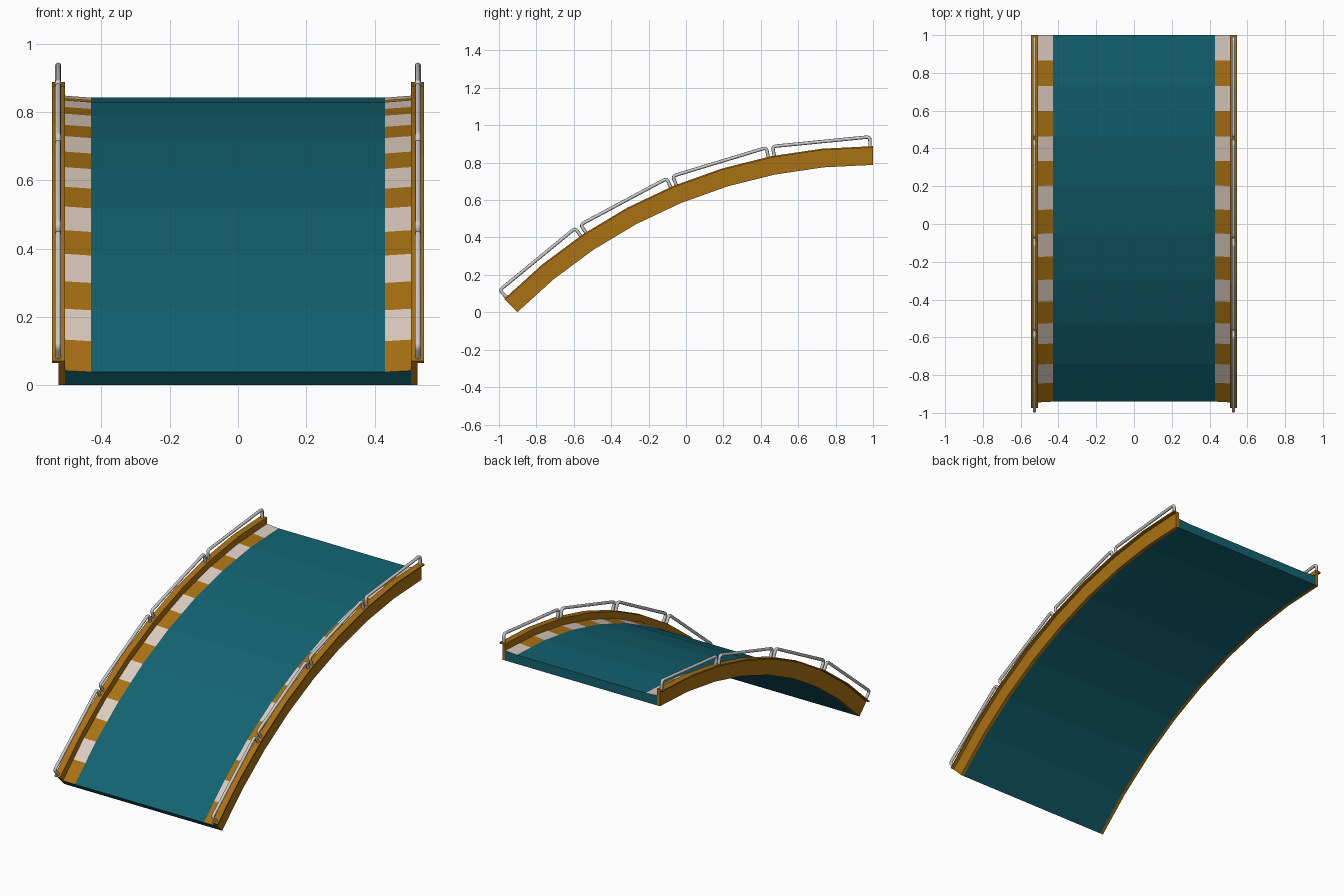
import bpy, bmesh, math
from mathutils import Vector

if "Cube" in bpy.data.objects:
    bpy.data.objects.remove(bpy.data.objects["Cube"])

# Arc: 45 degrees around an axis along x, 8 straight segments
CY, CZ, SEGS = 1.0, -1.902, 8
STEP = math.radians(45) / SEGS
R_TOP, R_BOTTOM = 2.79, 2.69


def material(name, rgb):
    m = bpy.data.materials.new(name)
    m.diffuse_color = (*rgb, 1)
    m.use_nodes = True
    m.node_tree.nodes["Principled BSDF"].inputs["Base Color"].default_value = m.diffuse_color
    return m


teal = material("teal", (0.006, 0.125, 0.165))
orange = material("orange", (0.40, 0.165, 0.006))
white = material("white", (0.72, 0.60, 0.52))


def on_arc(x, r, k):
    """Point at radius r, k segments from the crest (fractions lie on the chord)."""
    i = math.floor(k)
    ends = [Vector((x, CY - r * math.sin(j * STEP), CZ + r * math.cos(j * STEP)))
            for j in (i, i + 1)]
    return ends[0].lerp(ends[1], k - i)


def sweep(name, profile, mats, split=1, pick=None):
    """Sweep a closed (x, r) profile along the arc; pick(edge, ring) gives the material."""
    bm = bmesh.new()
    n = len(profile)
    rings = [[bm.verts.new(on_arc(x, r, k / split)) for x, r in profile]
             for k in range(SEGS * split + 1)]
    for k in range(SEGS * split):
        a, b = rings[k], rings[k + 1]
        for e in range(n):
            f = bm.faces.new((a[e], a[(e + 1) % n], b[(e + 1) % n], b[e]))
            f.material_index = pick(e, k) if pick else 0
    bm.faces.new(rings[0])
    bm.faces.new(rings[-1])
    bmesh.ops.recalc_face_normals(bm, faces=bm.faces)
    mesh = bpy.data.meshes.new(name)
    bm.to_mesh(mesh)
    bm.free()
    ob = bpy.data.objects.new(name, mesh)
    bpy.context.collection.objects.link(ob)
    for m in mats:
        mesh.materials.append(m)
    return ob


# Road deck with striped, slightly raised borders
deck = [(-0.507, R_BOTTOM), (0.507, R_BOTTOM), (0.507, 2.750), (0.43, 2.744),
        (-0.43, 2.744), (-0.507, 2.750)]
sweep("road_deck", deck, [teal, white, orange], 2,
      lambda e, k: 1 + k % 2 if e in (2, 4) else 0)


def handrail(name, x, k0):
    """Pipe rail over two segments, with rounded corners and radial posts."""
    inset, height, bend = 0.06, 0.05, 0.018

    def post(k, h):
        a = k * STEP
        r = R_TOP + h
        return Vector((x, CY - r * math.sin(a), CZ + r * math.cos(a)))

    ka, kb = k0 + inset, k0 + 2 - inset
    corners = [post(ka, -0.006), post(ka, height), post(kb, height), post(kb, -0.006)]
    pts = [corners[0]]
    for i in (1, 2):
        c = corners[i]
        p = c + (corners[i - 1] - c).normalized() * bend
        q = c + (corners[i + 1] - c).normalized() * bend
        for t in (0, 0.25, 0.5, 0.75, 1):
            pts.append(p * (1 - t) ** 2 + c * 2 * t * (1 - t) + q * t ** 2)
    pts.append(corners[3])
    # Skin the path with an eight-sided tube
    bm = bmesh.new()
    rings = []
    for i, p in enumerate(pts):
        d = (pts[min(i + 1, len(pts) - 1)] - pts[max(i - 1, 0)]).normalized()
        side = Vector((1, 0, 0))
        up = d.cross(side)
        rings.append([bm.verts.new(p + 0.009 * (side * math.cos(j * math.pi / 4)
                                                + up * math.sin(j * math.pi / 4)))
                      for j in range(8)])
    for a, b in zip(rings, rings[1:]):
        for j in range(8):
            bm.faces.new((a[j], a[(j + 1) % 8], b[(j + 1) % 8], b[j])).smooth = True
    bm.faces.new(rings[0])
    bm.faces.new(rings[-1])
    bmesh.ops.recalc_face_normals(bm, faces=bm.faces)
    mesh = bpy.data.meshes.new(name)
    bm.to_mesh(mesh)
    bm.free()
    bpy.context.collection.objects.link(bpy.data.objects.new(name, mesh))


for side, s in (("left", -1), ("right", 1)):
    # Side wall with a thin outward lip along its top
    wall = [(s * 0.507, R_BOTTOM), (s * 0.526, R_BOTTOM), (s * 0.526, R_TOP - 0.008),
            (s * 0.545, R_TOP - 0.008), (s * 0.545, R_TOP), (s * 0.507, R_TOP)]
    sweep(side + "_side_wall", wall, [orange])
    # Four pipe handrails on the lip
    for i in range(4):
        handrail(f"{side}_handrail_{i + 1}", s * 0.527, i * 2)
